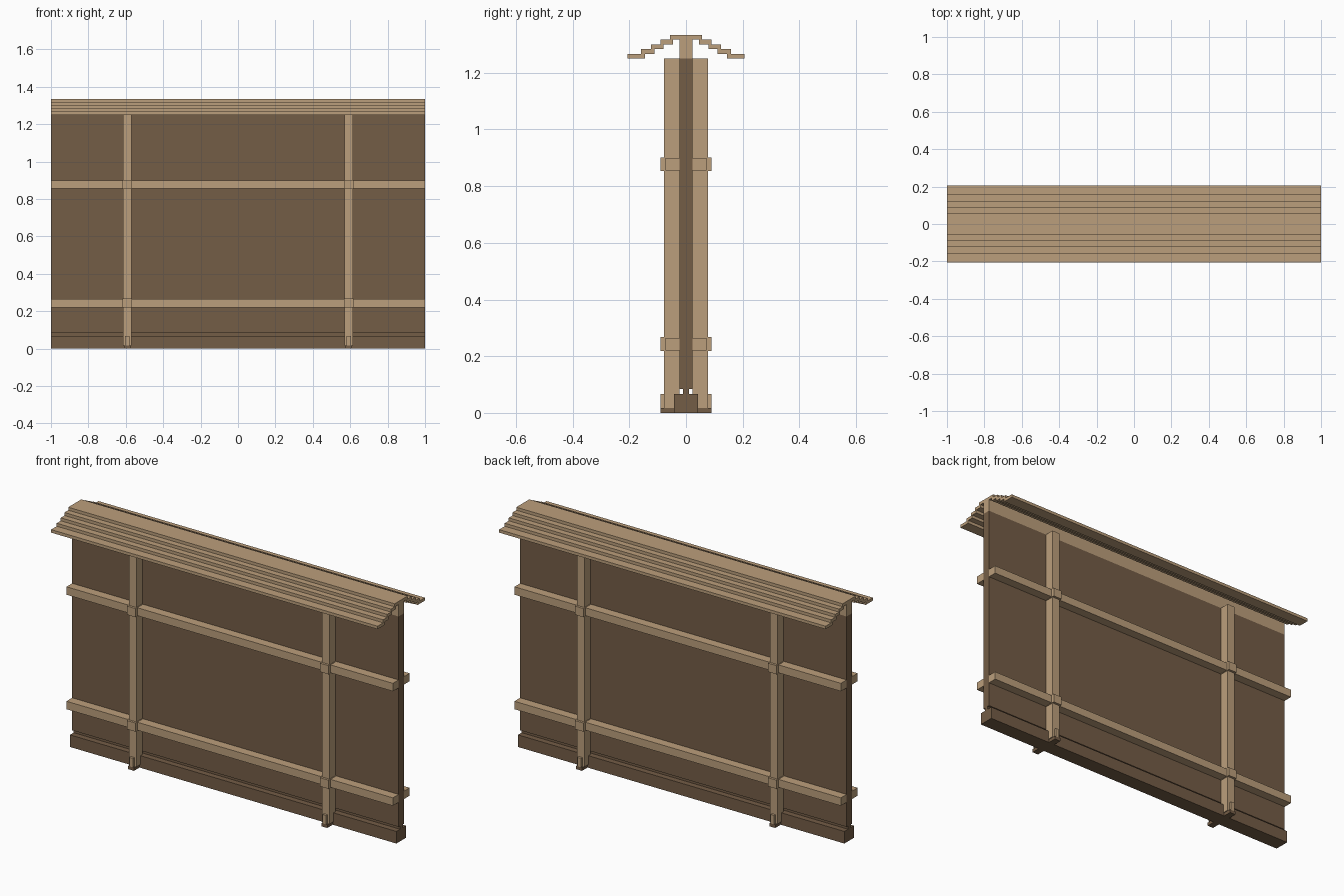
import bpy
import bmesh

cube = bpy.data.objects.get("Cube")
if cube:
    bpy.data.objects.remove(cube, do_unlink=True)


def make_material(name, color):
    mat = bpy.data.materials.new(name)
    mat.use_nodes = True
    mat.diffuse_color = color
    mat.node_tree.nodes["Principled BSDF"].inputs["Base Color"].default_value = color
    return mat


light_wood = make_material("light wood", (0.50, 0.345, 0.20, 1))
dark_wood = make_material("dark wood", (0.174, 0.109, 0.061, 1))


def finish(name, bm, mat):
    bmesh.ops.recalc_face_normals(bm, faces=bm.faces)
    mesh = bpy.data.meshes.new(name)
    bm.to_mesh(mesh)
    bm.free()
    mesh.materials.append(mat)
    obj = bpy.data.objects.new(name, mesh)
    bpy.context.collection.objects.link(obj)
    return obj


def box(name, x, y, z, mat):
    """Box from (min, max) ranges on each axis."""
    bm = bmesh.new()
    bmesh.ops.create_cube(bm, size=1)
    for v in bm.verts:
        v.co = [r[0] if c < 0 else r[1] for c, r in zip(v.co, (x, y, z))]
    return finish(name, bm, mat)


def extrude_along_x(name, profile, half_length, mat):
    """Prism from a closed (y, z) outline."""
    bm = bmesh.new()
    face = bm.faces.new([bm.verts.new((-half_length, y, z)) for y, z in profile])
    result = bmesh.ops.extrude_face_region(bm, geom=[face])
    moved = [g for g in result["geom"] if isinstance(g, bmesh.types.BMVert)]
    bmesh.ops.translate(bm, verts=moved, vec=(2 * half_length, 0, 0))
    return finish(name, bm, mat)


LENGTH = (-1, 1)
WALL = 0.023      # half thickness of the wall
EAVE = 1.25       # underside of the roof

# Wall: ground sill, thin tongue, main panel and ridge beam
box("ground_sill", LENGTH, (-0.042, 0.042), (0, 0.067), dark_wood)
box("wall_tongue", LENGTH, (-0.01, 0.01), (0.067, 0.085), dark_wood)
box("wall_panel", LENGTH, (-WALL, WALL), (0.085, EAVE), dark_wood)
box("ridge_beam", LENGTH, (-WALL, WALL), (EAVE, 1.317), light_wood)

# Stepped roof: inner and outer y of each layer, from the ridge down
layers = [(0.045, 0.057), (0.045, 0.09), (0.08, 0.123), (0.112, 0.158), (0.145, 0.207)]
top, step = 1.3335, 0.0167
upper, lower = [], []
for i, (inner, outer) in enumerate(layers):
    z = top - i * step
    upper += [(outer, z), (outer, z - step)]
    if i > 0:
        lower += [(inner, z), (inner, z - step)]
half = upper + lower[::-1]
extrude_along_x("stepped_roof", half + [(-y, z) for y, z in reversed(half)], 1, light_wood)

# Timber frame on both faces
for face, s in (("front", -1), ("back", 1)):
    def depth(a, b):
        return tuple(sorted((s * a, s * b)))

    for level, z in (("lower", 0.243), ("upper", 0.877)):
        box(f"{face}_{level}_rail", LENGTH, depth(WALL, 0.073),
            (z - 0.022, z + 0.022), light_wood)

    for side, cx in (("right", -0.592), ("left", 0.592)):
        def width(h):
            return (cx - h, cx + h)

        tag = f"{face}_{side}"
        box(f"{tag}_post", width(0.023), depth(WALL, 0.077), (0.018, EAVE), light_wood)
        # Clamps where rails cross the post
        for level, z in (("lower", 0.243), ("upper", 0.877)):
            box(f"{tag}_{level}_clamp", width(0.026), depth(WALL, 0.09),
                (z - 0.024, z + 0.024), light_wood)
        # Foot peg and its dark base
        box(f"{tag}_foot_peg", width(0.011), depth(0.042, 0.09), (0.018, 0.067), light_wood)
        box(f"{tag}_foot_base", width(0.018), depth(0.042, 0.09), (0, 0.018), dark_wood)
